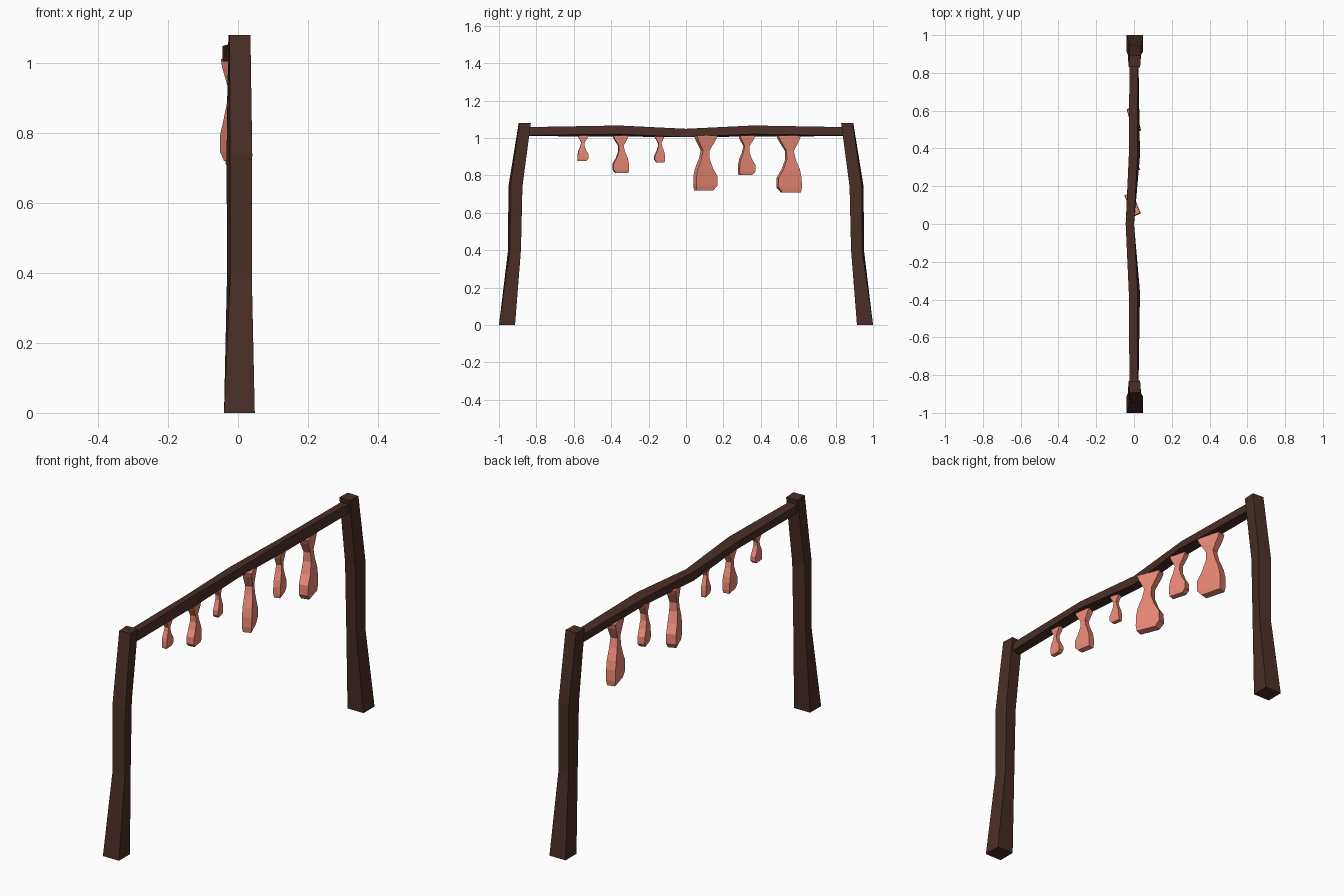
import bpy, bmesh
from math import sin, cos, radians
from mathutils import Vector

if "Cube" in bpy.data.objects:
    bpy.data.objects.remove(bpy.data.objects["Cube"])


def material(name, rgb):
    m = bpy.data.materials.new(name)
    m.diffuse_color = (*rgb, 1)
    m.use_nodes = True
    m.node_tree.nodes["Principled BSDF"].inputs["Base Color"].default_value = m.diffuse_color
    return m


def loft(name, rings, mat):
    """Skin equal-sized rings of points and cap both ends."""
    bm = bmesh.new()
    loops = [[bm.verts.new(p) for p in r] for r in rings]
    n = len(loops[0])
    for a, b in zip(loops, loops[1:]):
        for i in range(n):
            j = (i + 1) % n
            bm.faces.new((a[i], a[j], b[j], b[i]))
    bm.faces.new(loops[0])
    bm.faces.new(loops[-1])
    bmesh.ops.recalc_face_normals(bm, faces=bm.faces)
    me = bpy.data.meshes.new(name)
    bm.to_mesh(me)
    bm.free()
    me.materials.append(mat)
    ob = bpy.data.objects.new(name, me)
    bpy.context.collection.objects.link(ob)
    return ob


def square(half_u, half_v, deg):
    """Corners of a rectangle turned by deg."""
    c, s = cos(radians(deg)), sin(radians(deg))
    return [(u * c - v * s, u * s + v * c) for u, v in
            ((-half_u, -half_v), (half_u, -half_v), (half_u, half_v), (-half_u, half_v))]


wood = material("dark_wood", (0.067, 0.027, 0.019))
meat = material("meat", (0.82, 0.25, 0.18))

# Crooked posts, mirrored: z, centre x, centre y, half x, half y, twist
POST = [(0, 0.004, -0.957, 0.044, 0.043, 0),
        (0.40, 0.004, -0.917, 0.031, 0.030, 9),
        (0.74, 0.004, -0.912, 0.032, 0.033, 9),
        (1.08, 0.004, -0.862, 0.030, 0.031, 3)]
for side, label in ((1, "front_post"), (-1, "back_post")):
    loft(label, [[(cx + u, side * (cy + v), z) for u, v in square(hx, hy, t)]
                 for z, cx, cy, hx, hy, t in POST], wood)

# Wavy crossbar: y, centre x, centre z, half size, twist
BAR = [(-0.86, 0, 1.034, 0.022, 5), (-0.36, 0.002, 1.037, 0.024, 16),
       (0, -0.022, 1.027, 0.022, 0),
       (0.36, 0.002, 1.037, 0.024, 16), (0.86, 0, 1.034, 0.022, 5)]
loft("crossbar", [[(cx + u, y, cz + v) for u, v in square(h, h, t)]
                  for y, cx, cz, h, t in BAR], wood)

# Meat cut outline: depth, left, right, thickness (fractions)
CUT = [(0, -0.48, 0.46, 0.9), (0.08, -0.40, 0.40, 0.9), (0.27, -0.13, 0.17, 0.75),
       (0.42, -0.12, 0.25, 0.85), (0.60, -0.27, 0.42, 1), (0.74, -0.47, 0.49, 1),
       (0.91, -0.48, 0.50, 1), (1, -0.30, 0.47, 0.85)]
# Hanging cuts: y, centre x, width, bottom z, thickness, turn, mirrored
HANGING = [(-0.55, 0, 0.060, 0.878, 0.026, 4, -1),
           (-0.35, 0.004, 0.086, 0.812, 0.036, 10, 1),
           (-0.142, -0.010, 0.056, 0.870, 0.024, 10, 1),
           (0.105, -0.008, 0.125, 0.720, 0.045, 22, -1),
           (0.325, 0.002, 0.090, 0.802, 0.034, 17, -1),
           (0.55, 0, 0.132, 0.709, 0.045, 15, 1)]
TOP = 1.012
for k, (y, x, width, bottom, thick, turn, flip) in enumerate(HANGING, 1):
    c, s = cos(radians(turn)), sin(radians(turn))
    rings = []
    for d, left, right, t in CUT:
        h = t * thick / 2
        a, b = left * width * flip, right * width * flip
        z = TOP + (bottom - TOP) * d
        rings.append([Vector((x + p * c - q * s, y + p * s + q * c, z))
                      for p, q in ((-h, a), (h, a), (h, b), (-h, b))])
    loft(f"hanging_meat_{k}", rings, meat)
